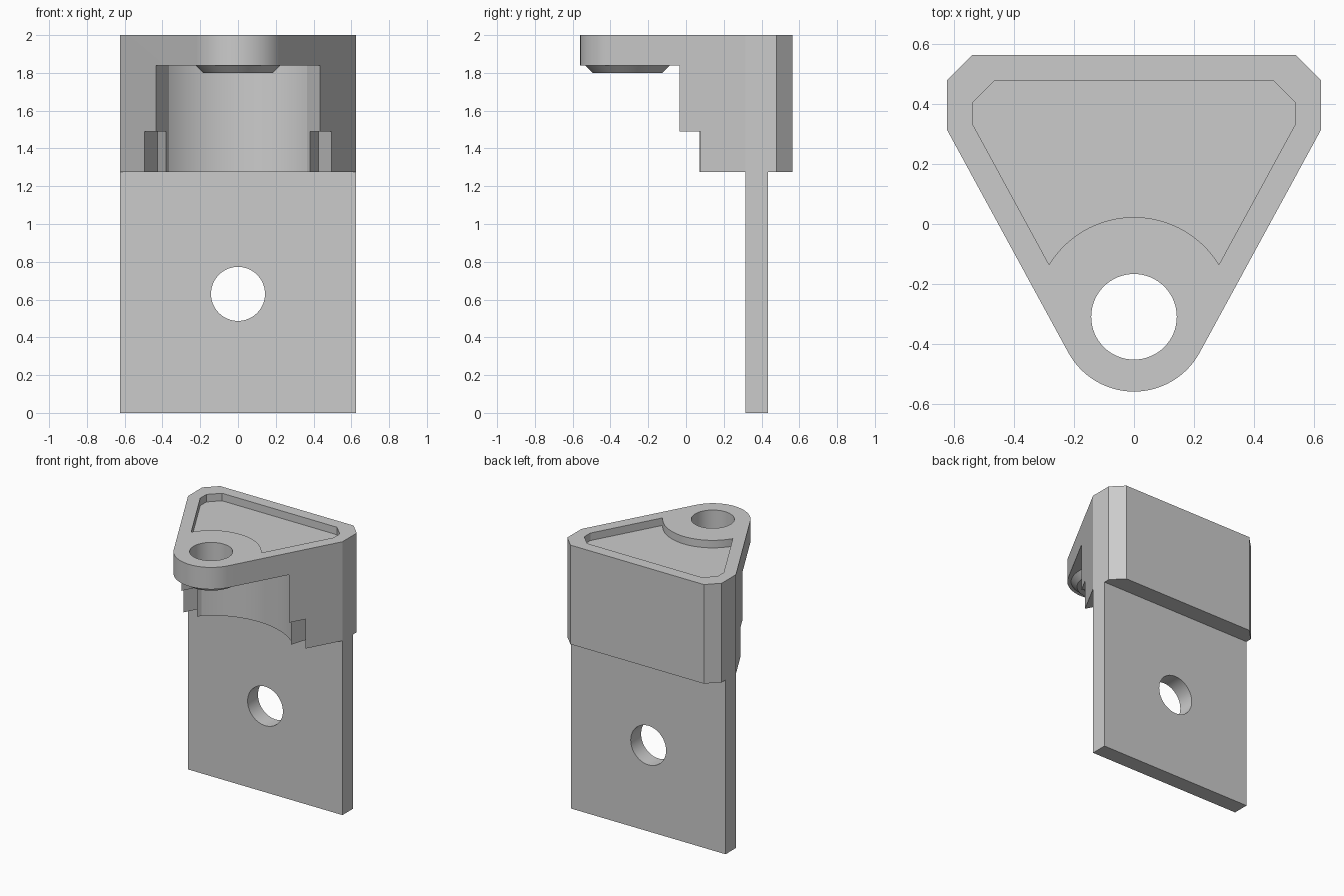
import bpy, bmesh
from math import sin, cos, pi, atan2, acos, hypot

cube = bpy.data.objects.get("Cube")
if cube:
    bpy.data.objects.remove(cube)

grey = bpy.data.materials.new("plain_grey")
grey.use_nodes = True
colour = (0.6, 0.6, 0.6, 1)
grey.diffuse_color = colour
grey.node_tree.nodes["Principled BSDF"].inputs["Base Color"].default_value = colour

PIN_Y = -0.31  # centre of the front eye


def link(name, bm):
    bmesh.ops.recalc_face_normals(bm, faces=bm.faces)
    mesh = bpy.data.meshes.new(name)
    bm.to_mesh(mesh)
    bm.free()
    mesh.materials.append(grey)
    ob = bpy.data.objects.new(name, mesh)
    bpy.context.collection.objects.link(ob)
    return ob


def prism(name, points, z0, z1):
    bm = bmesh.new()
    face = bm.faces.new([bm.verts.new((x, y, z0)) for x, y in points])
    top = bmesh.ops.extrude_face_region(bm, geom=[face])["geom"]
    for v in top:
        if isinstance(v, bmesh.types.BMVert):
            v.co.z = z1
    return link(name, bm)


def arc(radius, start, end, steps):
    angles = [start + (end - start) * i / steps for i in range(steps + 1)]
    return [(radius * cos(a), PIN_Y + radius * sin(a)) for a in angles]


def mirrored(points):
    return [(-x, y) for x, y in reversed(points)]


def combine(target, other, operation):
    mod = target.modifiers.new(operation, "BOOLEAN")
    mod.object, mod.operation, mod.solver = other, operation, "EXACT"
    bpy.context.view_layer.objects.active = target
    bpy.ops.object.modifier_apply(modifier=mod.name)
    bpy.data.objects.remove(other)


def round_smooth(ob):
    bpy.ops.object.select_all(action="DESELECT")
    ob.select_set(True)
    bpy.context.view_layer.objects.active = ob
    bpy.ops.object.shade_smooth_by_angle(angle=pi / 9)


# Tapered head: chamfered back corners, sides tangent to the rounded eye
corner = (0.625, 0.315)
dx, dy = corner[0], corner[1] - PIN_Y
tangent = atan2(dy, dx) - acos(0.25 / hypot(dx, dy))
side = [(0.54, 0.565), (0.625, 0.48), corner]
outline = mirrored(side) + side + arc(0.25, tangent, -pi - tangent, 40)
head = prism("head", outline, 1.275, 2)

# Curved clearance beneath the eye, with slanted end faces
end = atan2(0.1 - PIN_Y, 0.365)
flank = [(0.8, -1), (0.505, -0.17)]
clearance = flank + arc(0.55, end, pi - end, 48) + mirrored(flank)
combine(head, prism("clearance_cutter", clearance, 1, 1.84), "DIFFERENCE")

# Small notches at the lower ends of the clearance
notch = [(0.565, -0.06), (0.425, 0.21), (0.34, -0.06)]
for points in (notch, mirrored(notch)):
    combine(head, prism("notch_cutter", points, 1, 1.49), "DIFFERENCE")

# Shallow pocket in the top, curved around the eye
lip = [(0.465, 0.48), (0.54, 0.405), (0.54, 0.335)]
end = atan2(-0.135 - PIN_Y, 0.285)
pocket = mirrored(lip) + lip + arc(0.333, end, pi - end, 40)
combine(head, prism("pocket_cutter", pocket, 1.945, 2.1), "DIFFERENCE")

# Conical boss under the eye
bm = bmesh.new()
bmesh.ops.create_cone(bm, cap_ends=True, segments=64, radius1=0.185,
                      radius2=0.245, depth=0.06)
bmesh.ops.translate(bm, verts=bm.verts, vec=(0, PIN_Y, 1.83))
combine(head, link("boss", bm), "UNION")

# Vertical hole through the eye
circle = arc(0.143, 0, 2 * pi, 64)[:-1]
combine(head, prism("eye_cutter", circle, 1.5, 2.2), "DIFFERENCE")
round_smooth(head)

# Mounting plate with a bolt hole
half = [(0.625, 0.315), (0.625, 0.435)]
plate = prism("mounting_plate", half + mirrored(half), 0, 1.275)
bolt = prism("bolt_cutter", circle, -0.5, 0.5)
bolt.rotation_euler.x = pi / 2
bolt.location = (0, 0.375, 0.63 - PIN_Y)
bpy.context.view_layer.update()
combine(plate, bolt, "DIFFERENCE")
round_smooth(plate)
